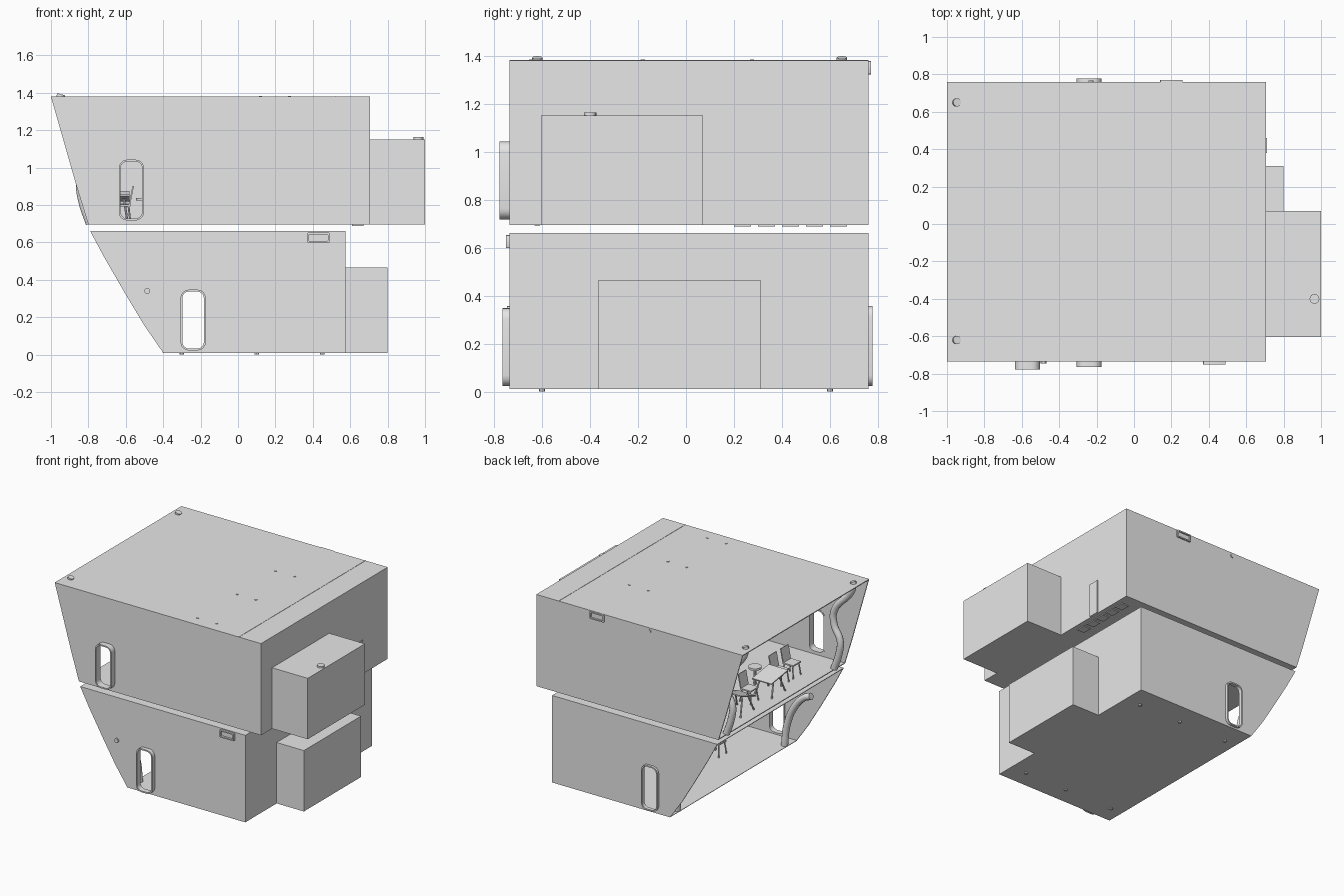
import bpy, bmesh, math
from mathutils import Vector, Matrix

cube = bpy.data.objects.get("Cube")
if cube:
    bpy.data.objects.remove(cube, do_unlink=True)

GREY = bpy.data.materials.new("light_grey")
GREY.use_nodes = True
GREY.diffuse_color = (0.8, 0.8, 0.8, 1)
GREY.node_tree.nodes["Principled BSDF"].inputs["Base Color"].default_value = (0.8, 0.8, 0.8, 1)

FRONT, BACK, WALL = -0.735, 0.76, 0.008


def finish(name, bm, smooth=False):
    bmesh.ops.recalc_face_normals(bm, faces=bm.faces)
    mesh = bpy.data.meshes.new(name)
    bm.to_mesh(mesh)
    bm.free()
    mesh.materials.append(GREY)
    ob = bpy.data.objects.new(name, mesh)
    bpy.context.collection.objects.link(ob)
    if smooth:
        select(ob)
        bpy.ops.object.shade_smooth_by_angle()
    return ob


def select(ob):
    bpy.ops.object.select_all(action='DESELECT')
    ob.select_set(True)
    bpy.context.view_layer.objects.active = ob


def prism(name, profile, y0, y1):
    """Extrude an (x, z) profile along y."""
    bm = bmesh.new()
    face = bm.faces.new([bm.verts.new((x, y0, z)) for x, z in profile])
    out = bmesh.ops.extrude_face_region(bm, geom=[face])
    verts = [v for v in out["geom"] if isinstance(v, bmesh.types.BMVert)]
    bmesh.ops.translate(bm, verts=verts, vec=(0, y1 - y0, 0))
    return finish(name, bm)


def box(name, x, y, z, turn=None):
    """Box from (min, max) ranges, optionally rotated about its centre."""
    bm = bmesh.new()
    bmesh.ops.create_cube(bm, size=1)
    bmesh.ops.scale(bm, verts=bm.verts, vec=[r[1] - r[0] for r in (x, y, z)])
    if turn:
        bmesh.ops.transform(bm, verts=bm.verts, matrix=turn)
    bmesh.ops.translate(bm, verts=bm.verts, vec=[sum(r) / 2 for r in (x, y, z)])
    return finish(name, bm)


def rod(name, a, b, radius, sides=8):
    """Cylinder between two points."""
    a, b = Vector(a), Vector(b)
    d = b - a
    bm = bmesh.new()
    bmesh.ops.create_cone(bm, cap_ends=True, segments=sides, radius1=radius, radius2=radius, depth=d.length)
    turn = Vector((0, 0, 1)).rotation_difference(d).to_matrix().to_4x4()
    bmesh.ops.transform(bm, verts=bm.verts, matrix=Matrix.Translation((a + b) / 2) @ turn)
    return finish(name, bm, True)


def rounded(cx, cz, w, h, r, n=5):
    pts = []
    for k, (sx, sz) in enumerate(((1, 1), (-1, 1), (-1, -1), (1, -1))):
        for i in range(n + 1):
            t = math.pi / 2 * (k + i / n)
            pts.append((cx + sx * (w / 2 - r) + r * math.cos(t), cz + sz * (h / 2 - r) + r * math.sin(t)))
    return pts


def frame(name, outer, inner, y0, y1):
    """Hollow rim between two matching outlines."""
    bm = bmesh.new()
    loops = [[bm.verts.new((x, y, z)) for x, z in pts]
             for pts, y in ((outer, y0), (outer, y1), (inner, y1), (inner, y0))]
    n = len(outer)
    for a, b in zip(loops, loops[1:] + loops[:1]):
        for i in range(n):
            bm.faces.new((a[i], a[(i + 1) % n], b[(i + 1) % n], b[i]))
    return finish(name, bm, True)


def boolean(ob, tool, operation):
    mod = ob.modifiers.new("cut", 'BOOLEAN')
    mod.operation, mod.object, mod.solver = operation, tool, 'EXACT'
    select(ob)
    bpy.ops.object.modifier_apply(modifier=mod.name)
    bpy.data.objects.remove(tool, do_unlink=True)


def room(name, slope, x1, alcove, doors):
    """Thin hull open along its sloping end, with an alcove on the +x wall."""
    top, bottom = slope[0][1], slope[-1][1]
    ax, ay, az = alcove
    hull = prism(name, slope + [(x1, bottom), (x1, top)], FRONT, BACK)
    boolean(hull, box("alcove", (x1 - 0.1, ax), ay, (bottom, az)), 'UNION')
    w = WALL
    inner = [(-1.5, top - w), (-1.5, bottom + w), (x1 - w, bottom + w), (x1 - w, top - w)]
    boolean(hull, prism("hollow", inner, FRONT + w, BACK - w), 'DIFFERENCE')
    boolean(hull, box("niche", (x1 - 0.15, ax - w), (ay[0] + w, ay[1] - w), (bottom + w, az - w)), 'DIFFERENCE')
    for label, cx, cz, h, y0, y1 in doors:
        mid = (y0 + y1) / 2
        hole = rounded(cx, cz, 0.115, h - 0.02, 0.035)
        boolean(hull, prism("hole", hole, mid - 0.1, mid + 0.1), 'DIFFERENCE')
        frame(label, rounded(cx, cz, 0.135, h, 0.045), hole, y0, y1)
    return hull


# Two stacked rooms
room("upper_room", [(-1, 1.38), (-0.93, 1.135), (-0.863, 0.9), (-0.8, 0.695)], 0.705,
     (1.0, (-0.605, 0.07), 1.15),
     [("upper_front_window", -0.57, 0.88, 0.325, -0.778, FRONT + 0.01)])
room("lower_room", [(-0.79, 0.66), (-0.715, 0.52), (-0.605, 0.33), (-0.5, 0.155), (-0.4, 0.01)], 0.575,
     (0.8, (-0.365, 0.31), 0.465),
     [("lower_front_window", -0.24, 0.185, 0.325, -0.765, FRONT + 0.01),
      ("lower_back_window", -0.24, 0.19, 0.335, BACK - 0.01, 0.778)])


# Curved pillars beside the open ends
def pillar(name, y, path):
    curve = bpy.data.curves.new(name, 'CURVE')
    curve.dimensions = '3D'
    curve.bevel_depth, curve.bevel_resolution, curve.use_fill_caps = 0.025, 3, True
    curve.resolution_u = 6
    spline = curve.splines.new('BEZIER')
    spline.bezier_points.add(len(path) - 1)
    for p, (x, z) in zip(spline.bezier_points, path):
        p.co = (x, y, z)
        p.handle_left_type = p.handle_right_type = 'AUTO'
    curve.materials.append(GREY)
    ob = bpy.data.objects.new(name, curve)
    bpy.context.collection.objects.link(ob)
    select(ob)
    bpy.ops.object.convert(target='MESH')


for side, y in (("front", -0.62), ("back", 0.65)):
    pillar("upper_pillar_" + side, y, [(-0.95, 1.375), (-0.93, 1.31), (-0.79, 1.13), (-0.79, 1.03),
                                       (-0.84, 0.92), (-0.83, 0.82), (-0.79, 0.7)])
    pillar("lower_pillar_" + side, y, [(-0.6, 0.44), (-0.55, 0.42), (-0.46, 0.32), (-0.4, 0.17), (-0.38, 0.015)])
    # Roof caps over the pillars
    rod("roof_cap_" + side, (-0.95, y, 1.375), (-0.945, y, 1.392), 0.022, 12)

# Roof bolts and seam
for x in (0.12, 0.275):
    for y in (-0.645, -0.18, 0.275):
        rod("roof_bolt", (x, y, 1.375), (x, y, 1.384), 0.009)
box("roof_seam", (0.518, 0.523), (FRONT, BACK), (1.375, 1.382))
rod("alcove_cap", (0.965, -0.4, 1.145), (0.965, -0.4, 1.163), 0.026, 16)


# Framed vents and round ports on the side walls
def vent(name, cx, cz, y0, y1):
    frame(name, rounded(cx, cz, 0.12, 0.055, 0.006, 2), rounded(cx, cz, 0.1, 0.037, 0.004, 2), y0, y1)


vent("front_vent", 0.43, 0.625, -0.75, FRONT)
vent("back_vent", 0.2, 1.35, BACK, 0.77)
rod("front_port", (-0.485, -0.747, 0.34), (-0.485, FRONT, 0.34), 0.016, 12)
rod("back_port", (-0.23, BACK, 1.355), (-0.23, 0.766, 1.355), 0.014, 12)

# Small hatch on the upper end wall and step plates beneath
box("end_hatch", (0.7, 0.711), (0.38, 0.46), (0.7, 0.95))
for i in range(5):
    y = 0.2 + 0.1 * i
    box("step_plate", (0.61, 0.67), (y, y + 0.07), (0.689, 0.7))

# Underside feet
for x in (-0.3, 0.1, 0.45):
    for y in (-0.6, 0.6):
        rod("underside_foot", (x, y, 0), (x, y, 0.012), 0.012)


# Furniture
def table(x, y, floor, tilt):
    turn = Matrix.Rotation(tilt, 4, 'X')
    box("table_top", (x - 0.08, x + 0.08), (y - 0.1, y + 0.1), (floor + 0.13, floor + 0.138), turn)
    for sx in (-1, 1):
        for sy in (-1, 1):
            rod("table_leg", (x + sx * 0.07, y + sy * 0.08, floor), (x + sx * 0.05, y + sy * 0.03, floor + 0.13), 0.006)


def chair(x, y, floor):
    box("chair_seat", (x - 0.045, x + 0.045), (y - 0.045, y + 0.045), (floor + 0.09, floor + 0.1))
    box("chair_back", (x + 0.045, x + 0.053), (y - 0.045, y + 0.045), (floor + 0.09, floor + 0.2),
        Matrix.Rotation(0.2, 4, 'Y'))
    for sx in (-1, 1):
        for sy in (-1, 1):
            rod("chair_leg", (x + sx * 0.045, y + sy * 0.045, floor), (x + sx * 0.035, y + sy * 0.035, floor + 0.09), 0.005)


UPPER, LOWER = 0.703, 0.018
for y, tilt in ((0.32, 0.35), (-0.05, -0.15)):
    table(-0.66, y, UPPER, tilt)
for y in (0.14, -0.22, -0.36):
    chair(-0.62, y, UPPER)
rod("stool_post", (-0.5, -0.1, UPPER), (-0.5, -0.1, UPPER + 0.12), 0.01)
rod("stool_seat", (-0.5, -0.1, UPPER + 0.12), (-0.5, -0.1, UPPER + 0.135), 0.045, 20)
chair(-0.09, -0.24, LOWER)
table(-0.02, 0.1, LOWER, 0)
